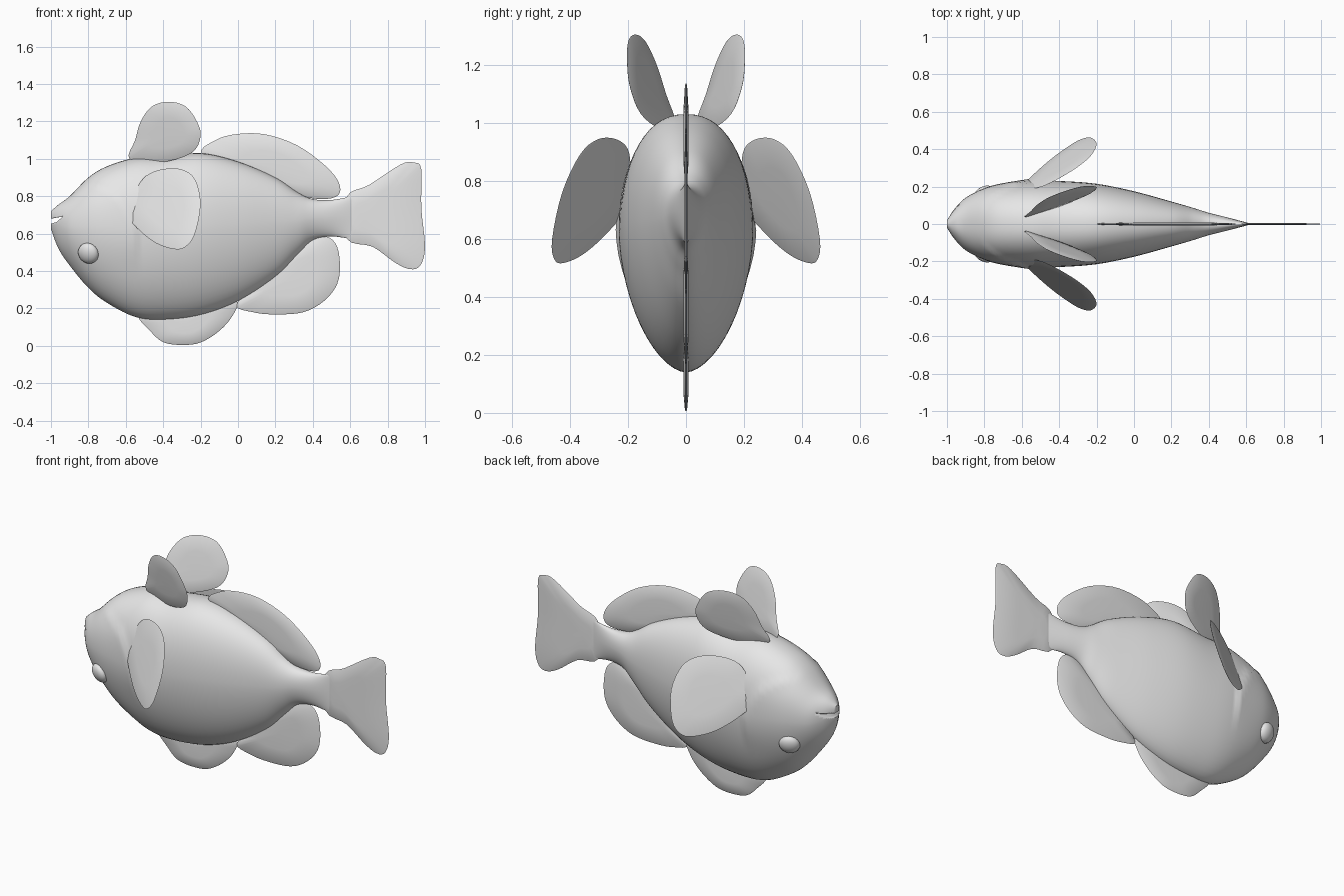
import bpy, bmesh, math
from mathutils import Vector

default_cube = bpy.data.objects.get("Cube")
if default_cube:
    bpy.data.objects.remove(default_cube, do_unlink=True)

grey = bpy.data.materials.new("pale_grey")
grey.use_nodes = True
grey.diffuse_color = (0.8, 0.8, 0.8, 1)
grey.node_tree.nodes["Principled BSDF"].inputs["Base Color"].default_value = grey.diffuse_color


def spline(points, steps, closed=False):
    """Catmull-Rom curve through points of any dimension."""
    n = len(points)
    pick = lambda i: points[i % n] if closed else points[max(0, min(n - 1, i))]
    out = []
    for i in range(n if closed else n - 1):
        a, b, c, d = (pick(i + k) for k in (-1, 0, 1, 2))
        for s in range(steps):
            t = s / steps
            out.append([0.5 * (2 * q + (r - p) * t + (2 * p - 5 * q + 4 * r - u) * t * t
                               + (3 * q - p - 3 * r + u) * t ** 3)
                        for p, q, r, u in zip(a, b, c, d)])
    if not closed:
        out.append(list(points[-1]))
    return out


def finish(name, bm, angle=40):
    bmesh.ops.recalc_face_normals(bm, faces=bm.faces)
    mesh = bpy.data.meshes.new(name)
    bm.to_mesh(mesh)
    bm.free()
    obj = bpy.data.objects.new(name, mesh)
    bpy.context.collection.objects.link(obj)
    mesh.materials.append(grey)
    bpy.ops.object.select_all(action="DESELECT")
    obj.select_set(True)
    bpy.context.view_layer.objects.active = obj
    bpy.ops.object.shade_smooth_by_angle(angle=math.radians(angle))
    return obj


def bridge(bm, a, b):
    for i in range(len(a)):
        j = (i + 1) % len(a)
        bm.faces.new((a[i], a[j], b[j], b[i]))


# Body: stations of x, bottom, top, half width
STATIONS = [
    (-1, .625, .72, .02), (-.96, .52, .755, .08), (-.9, .43, .80, .14),
    (-.8, .31, .90, .19), (-.7, .23, .96, .215), (-.55, .155, 1.005, .23),
    (-.4, .14, 1.01, .23), (-.2, .165, 1.03, .215), (0, .24, .985, .175),
    (.2, .37, .90, .12), (.32, .49, .82, .085), (.4, .565, .785, .06),
    (.5, .585, .78, .035), (.61, .57, .80, .006)]

# Rear edge of the gill cover: height, x
GILL = [(.42, -.55), (.6, -.53), (.7, -.555), (.76, -.6), (.82, -.64), (.87, -.77), (.9, -1)]


def gill_bulge(x, z):
    for (z0, x0), (z1, x1) in zip(GILL, GILL[1:]):
        if z0 <= z < z1:
            ahead = x0 + (x1 - x0) * (z - z0) / (z1 - z0) - x
            fade = min(1, (z - GILL[0][0]) / .15)
            return .06 * fade * math.exp(-ahead / .12) if ahead > 0 else 0
    return 0


def power(v, e):
    return math.copysign(abs(v) ** e, v)


def make_body(sides=56):
    bm = bmesh.new()
    rings = []
    for x, low, high, width in spline(STATIONS, 7):
        mid = low + .56 * (high - low)
        ring = []
        for k in range(sides):
            a = math.tau * k / sides
            c, s = math.cos(a), math.sin(a)
            e = 2 / 2.25 if s > 0 else 2 / 1.75
            z = mid + power(s, e) * (high - mid if s > 0 else mid - low)
            y = width * power(c, e) * (1 + gill_bulge(x, z))
            ring.append(bm.verts.new((x, y, z)))
        rings.append(ring)
    for a, b in zip(rings, rings[1:]):
        bridge(bm, a, b)
    bm.faces.new(rings[0])
    bm.faces.new(rings[-1])
    return finish("body", bm)


body = make_body()

# Mouth: wedge cut across the snout
bm = bmesh.new()
wedge = [(-1.04, .642), (-1.04, .672), (-.935, .692), (-.97, .662)]
near, far = ([bm.verts.new((x, y, z)) for x, z in wedge] for y in (-.3, .3))
bridge(bm, near, far)
bm.faces.new(near)
bm.faces.new(far)
cutter = finish("mouth_cutter", bm)
cutter.hide_render = True
cut = body.modifiers.new("mouth", "BOOLEAN")
cut.operation, cut.object, cut.solver = "DIFFERENCE", cutter, "EXACT"
bpy.context.view_layer.objects.active = body
bpy.ops.object.modifier_apply(modifier=cut.name)
bpy.data.objects.remove(cutter, do_unlink=True)


# Fins: thin lens-shaped blades from an x, z outline, laid on a tilted plane
def make_fin(name, outline, root, thick, plane=lambda x, z: 0, side=1):
    bm = bmesh.new()
    pts = spline(outline, 4, closed=True)

    def ring(scale, offset):
        out = []
        for x, z in pts:
            x, z = root[0] + (x - root[0]) * scale, root[1] + (z - root[1]) * scale
            out.append(bm.verts.new((x, side * plane(x, z) + offset, z)))
        return out

    rim = ring(1, 0)
    for sign in (-1, 1):
        outer, inner = ring(.97, sign * thick * .4), ring(.5, sign * thick)
        bridge(bm, rim, outer)
        bridge(bm, outer, inner)
        centre = bm.verts.new((root[0], side * plane(*root) + sign * thick, root[1]))
        for i, v in enumerate(inner):
            bm.faces.new((v, inner[(i + 1) % len(inner)], centre))
    return finish(name, bm)


make_fin("tail_fin", [
    (.58, .795), (.7, .86), (.87, .97), (.94, .98), (.98, .945), (.98, .74),
    (1, .53), (.975, .43), (.92, .41), (.84, .445), (.72, .53), (.58, .575)],
    (.68, .69), .006)
make_fin("upper_rear_fin", [
    (-.19, 1.02), (-.12, 1.1), (0, 1.133), (.15, 1.13), (.32, 1.07), (.47, .96),
    (.54, .87), (.535, .805), (.45, .785), (.3, .81), (.1, .9)],
    (.2, .95), .009)
make_fin("lower_rear_fin", [
    (-.01, .22), (.08, .18), (.2, .168), (.35, .18), (.46, .24), (.53, .33),
    (.545, .44), (.52, .55), (.44, .587), (.3, .52), (.12, .35)],
    (.28, .36), .009)
make_fin("lower_front_fin", [
    (-.53, .16), (-.47, .08), (-.4, .02), (-.3, .005), (-.2, .018), (-.1, .08),
    (-.03, .16), (-.01, .24), (-.2, .2), (-.4, .18)],
    (-.28, .13), .009)

SIDE_FIN = [
    (-.6, .72), (-.55, .83), (-.49, .91), (-.4, .945), (-.3, .943), (-.23, .89),
    (-.2, .76), (-.23, .6), (-.28, .53), (-.34, .517), (-.44, .55), (-.54, .63)]
TOP_FIN = [
    (-.58, 1), (-.55, 1.1), (-.52, 1.2), (-.46, 1.28), (-.37, 1.305), (-.28, 1.28),
    (-.22, 1.2), (-.2, 1.12), (-.25, 1.03), (-.42, .98)]

# Parts that come in pairs
for side, label in ((1, "left"), (-1, "right")):
    make_fin(label + "_side_fin", SIDE_FIN, (-.38, .74), .006,
             lambda x, z: .80 + .61 * x - .33 * z, side)
    make_fin(label + "_top_fin", TOP_FIN, (-.37, 1.13), .006,
             lambda x, z: .015 + .337 * x + .218 * z, side)

    # Eye: flattened ball facing out of the head
    bm = bmesh.new()
    bmesh.ops.create_uvsphere(bm, u_segments=20, v_segments=12, radius=.058)
    eye = finish(label + "_eye", bm)
    eye.scale = (1, 1, .6)
    eye.rotation_euler = Vector((-.4, .85 * side, -.35)).to_track_quat("Z", "Y").to_euler()
    eye.location = (-.8, .163 * side, .495)
